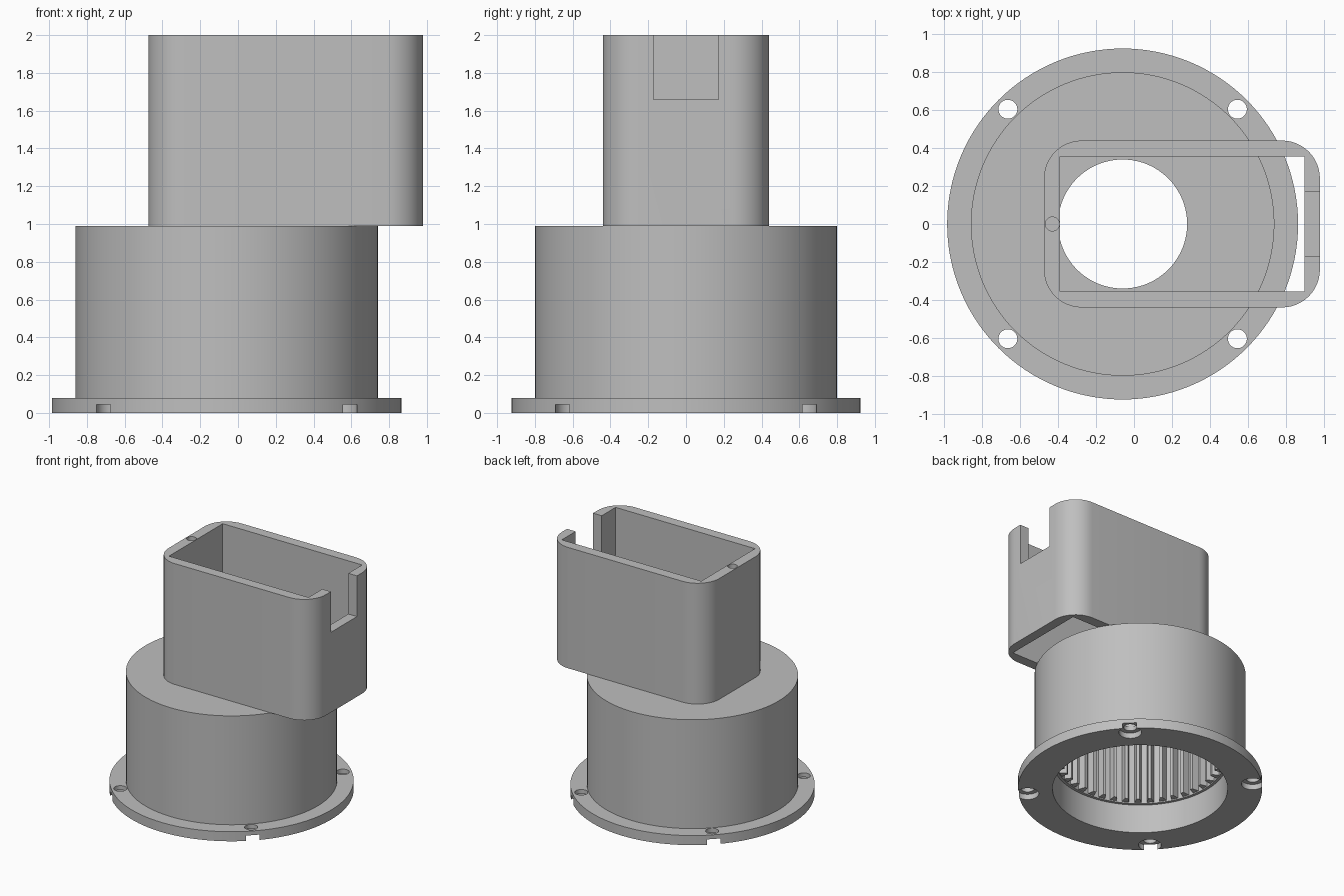
import bpy, bmesh
from math import sin, cos, pi, radians

old = bpy.data.objects.get("Cube")
if old:
    bpy.data.objects.remove(old)

grey = bpy.data.materials.new("plain grey")
grey.use_nodes = True
GREY = (0.52, 0.52, 0.52, 1)
grey.diffuse_color = GREY
grey.node_tree.nodes["Principled BSDF"].inputs["Base Color"].default_value = GREY

CX = -0.06           # axis of the round housing
TOP = 0.99           # top of the round housing


def finish(name, bm):
    bmesh.ops.recalc_face_normals(bm, faces=bm.faces)
    me = bpy.data.meshes.new(name)
    bm.to_mesh(me)
    bm.free()
    me.materials.append(grey)
    ob = bpy.data.objects.new(name, me)
    bpy.context.collection.objects.link(ob)
    return ob


def add_prism(bm, outline, z0, z1):
    low = [bm.verts.new((x, y, z0)) for x, y in outline]
    high = [bm.verts.new((x, y, z1)) for x, y in outline]
    bm.faces.new(low[::-1])
    bm.faces.new(high)
    n = len(low)
    for i in range(n):
        j = (i + 1) % n
        bm.faces.new((low[i], low[j], high[j], high[i]))


def prism(name, outline, z0, z1):
    bm = bmesh.new()
    add_prism(bm, outline, z0, z1)
    return finish(name, bm)


def circle(x, y, r, n=32):
    return [(x + r * cos(2 * pi * i / n), y + r * sin(2 * pi * i / n)) for i in range(n)]


def rect(x0, x1, y0, y1):
    return [(x0, y0), (x1, y0), (x1, y1), (x0, y1)]


def rounded_rect(x0, x1, y0, y1, r, n=12):
    corners = ((x1 - r, y1 - r), (x0 + r, y1 - r), (x0 + r, y0 + r), (x1 - r, y0 + r))
    return [(x + r * cos(pi / 2 * (q + i / n)), y + r * sin(pi / 2 * (q + i / n)))
            for q, (x, y) in enumerate(corners) for i in range(n + 1)]


def lathe(name, profile, n=128):
    bm = bmesh.new()
    rings = [[bm.verts.new((x, y, z)) for x, y in circle(CX, 0, r, n)] for r, z in profile]
    for a, b in zip(rings, rings[1:] + rings[:1]):
        for i in range(n):
            j = (i + 1) % n
            bm.faces.new((a[i], a[j], b[j], b[i]))
    return finish(name, bm)


def activate(ob):
    bpy.ops.object.select_all(action='DESELECT')
    ob.select_set(True)
    bpy.context.view_layer.objects.active = ob


def cut(target, cutters):
    activate(target)
    for c in cutters:
        mod = target.modifiers.new("cut", 'BOOLEAN')
        mod.operation = 'DIFFERENCE'
        mod.solver = 'EXACT'
        mod.object = c
        bpy.ops.object.modifier_apply(modifier=mod.name)
        bpy.data.objects.remove(c)


def smooth(ob):
    activate(ob)
    bpy.ops.object.shade_smooth_by_angle(angle=radians(30))


# Round housing with flange, bottom recess and holed top plate
housing = lathe("round_housing", [
    (0.663, 0), (0.925, 0), (0.925, 0.08), (0.8, 0.08), (0.8, TOP),
    (0.34, TOP), (0.34, 0.9), (0.64, 0.9), (0.64, 0.24), (0.663, 0.24)])

# Screw holes with counterbores breaking through the rim
cutters = []
for sx in (-1, 1):
    for sy in (-1, 1):
        x, y = CX + sx * 0.605, sy * 0.605
        cutters.append(prism("screw_hole", circle(x, y, 0.05), -0.1, 0.2))
        cutters.append(prism("counterbore", circle(x, y, 0.086), -0.1, 0.045))
cut(housing, cutters)
smooth(housing)

# Internal ring gear teeth
bm = bmesh.new()
TEETH = 42
for k in range(TEETH):
    a = 2 * pi * k / TEETH
    shape = ((0.65, -0.045), (0.65, 0.045), (0.585, 0.02), (0.585, -0.02))
    add_prism(bm, [(CX + r * cos(a + d), r * sin(a + d)) for r, d in shape], 0.25, 0.91)
finish("ring_gear_teeth", bm)

# Small stop tab among the teeth
prism("stop_tab", rect(CX + 0.52, CX + 0.65, -0.05, 0.05), 0.34, 0.39)

# Open upper box with cable notch and pin hole
box = prism("upper_box", rounded_rect(-0.475, 0.98, -0.44, 0.44, 0.2), TOP, 2)
cut(box, [
    prism("box_cavity", rect(-0.39, 0.9, -0.355, 0.355), 0.8, 2.2),
    prism("cable_notch", rect(0.8, 1.1, -0.172, 0.172), 1.66, 2.2),
    prism("pin_hole", circle(-0.43, 0, 0.037), 1.85, 2.2)])
smooth(box)
